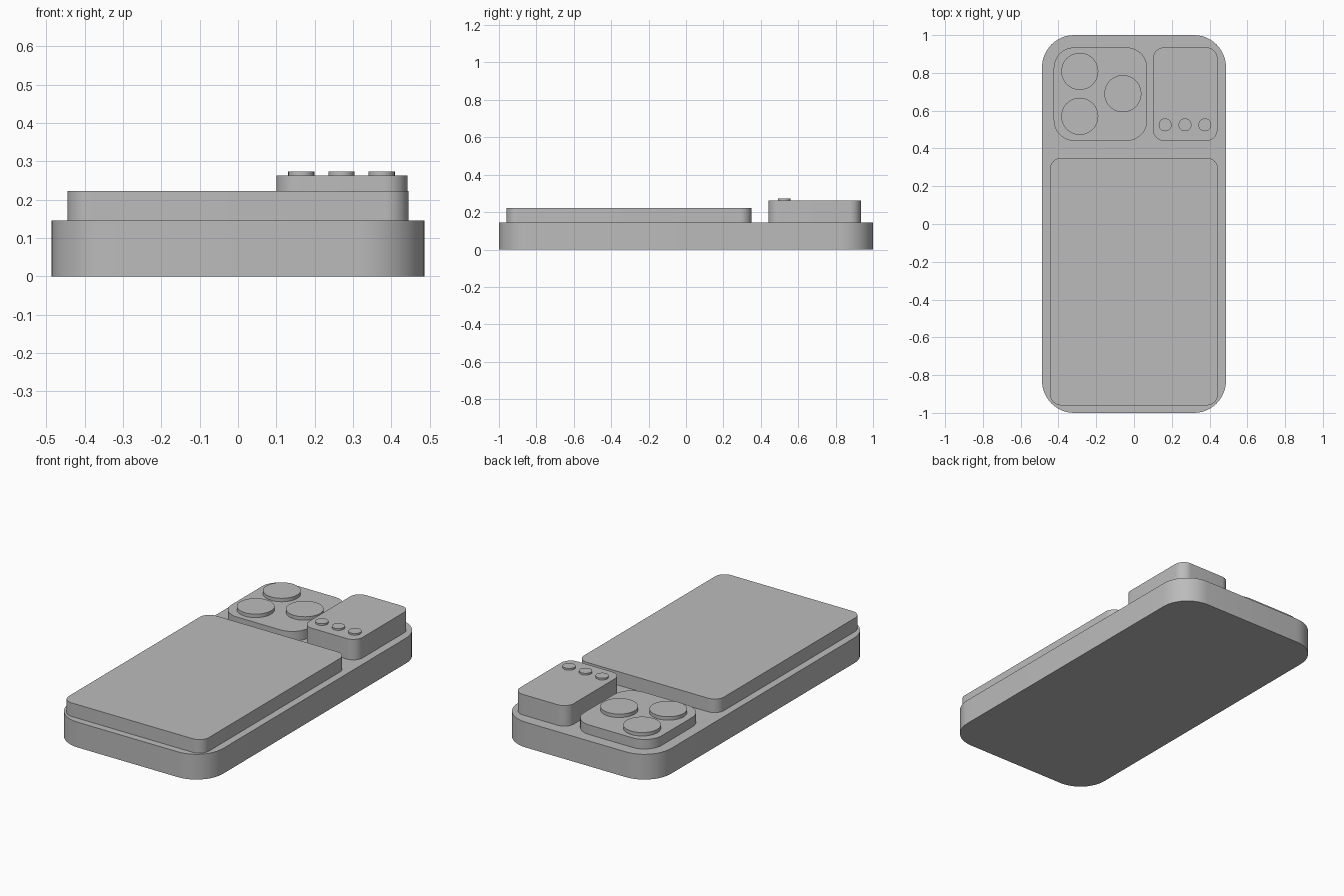
import bpy, bmesh, math

if "Cube" in bpy.data.objects:
    bpy.data.objects.remove(bpy.data.objects["Cube"])

grey = bpy.data.materials.new("plain grey")
grey.diffuse_color = (0.5, 0.5, 0.5, 1)
grey.use_nodes = True
grey.node_tree.nodes["Principled BSDF"].inputs["Base Color"].default_value = grey.diffuse_color


def extrude_outline(name, outline, z0, z1):
    """Solid with vertical walls over a closed 2D outline."""
    bm = bmesh.new()
    base = bm.faces.new([bm.verts.new((x, y, z0)) for x, y in outline])
    top = bmesh.ops.extrude_face_region(bm, geom=[base])["geom"]
    verts = [v for v in top if isinstance(v, bmesh.types.BMVert)]
    bmesh.ops.translate(bm, verts=verts, vec=(0, 0, z1 - z0))
    bmesh.ops.recalc_face_normals(bm, faces=bm.faces)
    mesh = bpy.data.meshes.new(name)
    bm.to_mesh(mesh)
    bm.free()
    mesh.materials.append(grey)
    obj = bpy.data.objects.new(name, mesh)
    bpy.context.collection.objects.link(obj)
    bpy.ops.object.select_all(action='DESELECT')
    obj.select_set(True)
    bpy.context.view_layer.objects.active = obj
    bpy.ops.object.shade_smooth_by_angle(angle=math.radians(35))


def rounded_slab(name, x0, x1, y0, y1, z0, z1, r, steps=12):
    corners = [(x1 - r, y1 - r), (x0 + r, y1 - r), (x0 + r, y0 + r), (x1 - r, y0 + r)]
    outline = []
    for k, (cx, cy) in enumerate(corners):
        for i in range(steps + 1):
            a = math.pi / 2 * (k + i / steps)
            outline.append((cx + r * math.cos(a), cy + r * math.sin(a)))
    extrude_outline(name, outline, z0, z1)


def disc(name, cx, cy, r, z0, z1, sides=48):
    angles = [2 * math.pi * i / sides for i in range(sides)]
    extrude_outline(name, [(cx + r * math.cos(a), cy + r * math.sin(a)) for a in angles], z0, z1)


BODY, PLATE, MODULE = 0.145, 0.2, 0.263

# Main slab and the raised parts on it
rounded_slab("body", -0.487, 0.487, -1, 1, 0, BODY, 0.17)
rounded_slab("back_pack", -0.445, 0.445, -0.96, 0.35, BODY, 0.223, 0.06)
rounded_slab("camera_plate", -0.425, 0.07, 0.44, 0.935, BODY, PLATE, 0.11)
rounded_slab("button_module", 0.1, 0.442, 0.44, 0.935, BODY, MODULE, 0.06)

# Three camera lenses
for i, (x, y) in enumerate([(-0.287, 0.808), (-0.287, 0.57), (-0.059, 0.69)]):
    disc(f"lens_{i + 1}", x, y, 0.098, PLATE, 0.22)

# Row of three buttons
for i in range(3):
    disc(f"button_{i + 1}", 0.165 + 0.105 * i, 0.525, 0.034, MODULE, 0.273)
